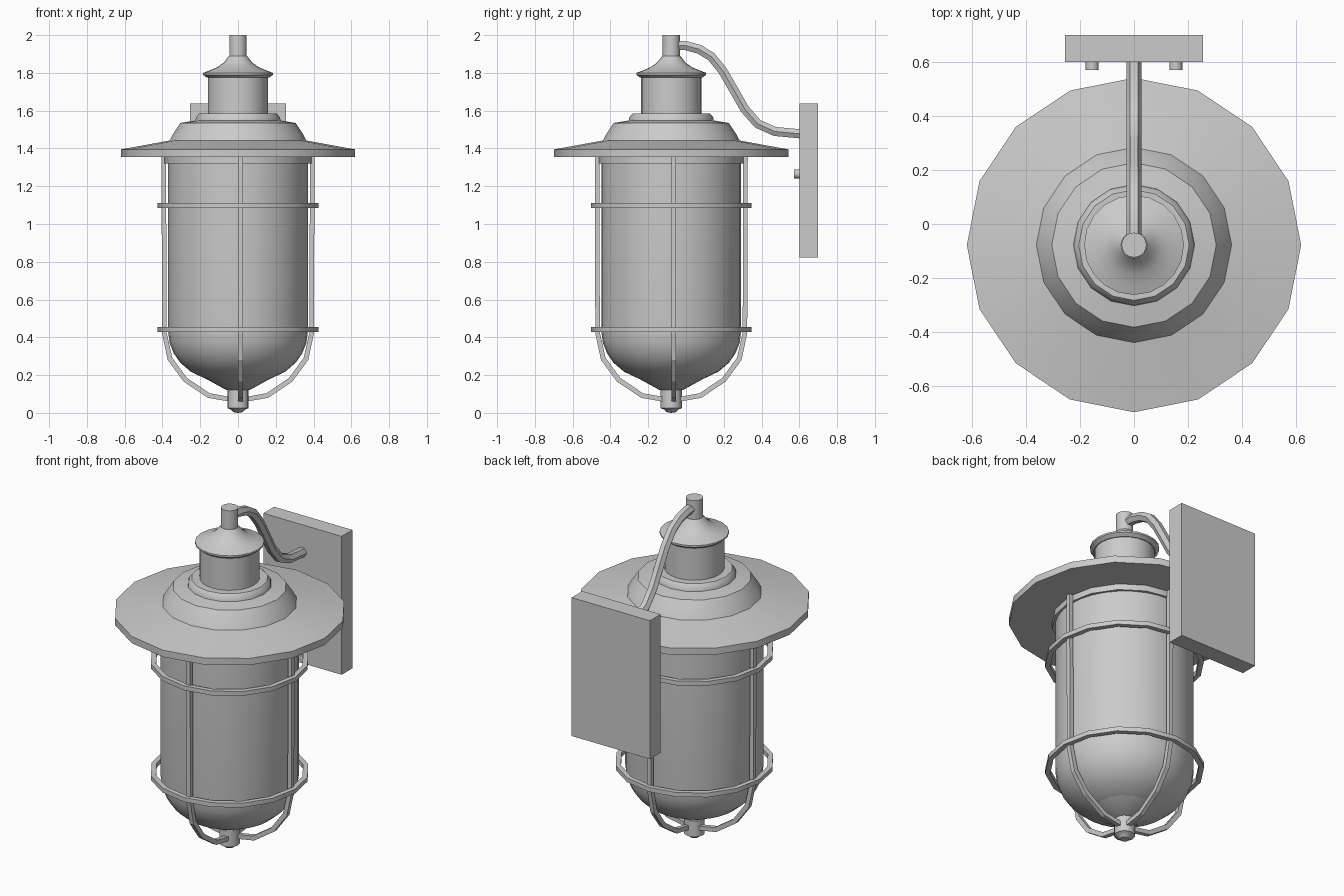
import bpy, bmesh, math
from mathutils import Vector

if "Cube" in bpy.data.objects:
    bpy.data.objects.remove(bpy.data.objects["Cube"])

CY = -0.078  # lantern axis


def finish(name, bm, smooth=True, angle=30):
    bmesh.ops.recalc_face_normals(bm, faces=bm.faces)
    me = bpy.data.meshes.new(name)
    bm.to_mesh(me)
    bm.free()
    ob = bpy.data.objects.new(name, me)
    bpy.context.collection.objects.link(ob)
    if smooth:
        bpy.ops.object.select_all(action='DESELECT')
        ob.select_set(True)
        bpy.context.view_layer.objects.active = ob
        bpy.ops.object.shade_smooth_by_angle(angle=math.radians(angle))
    return ob


def lathe(name, profile, sides, closed=False):
    """Revolve (radius, z) points around the lantern axis."""
    bm = bmesh.new()
    rings = []
    for r, z in profile:
        if r == 0:
            rings.append([bm.verts.new((0, CY, z))] * sides)
        else:
            rings.append([bm.verts.new((r * math.cos(2 * math.pi * i / sides),
                                        CY + r * math.sin(2 * math.pi * i / sides), z))
                          for i in range(sides)])
    pairs = list(zip(rings, rings[1:]))
    if closed:
        pairs.append((rings[-1], rings[0]))
    for a, b in pairs:
        for i in range(sides):
            j = (i + 1) % sides
            quad = list(dict.fromkeys([a[i], a[j], b[j], b[i]]))
            bm.faces.new(quad)
    return finish(name, bm)


# Shade with stepped crown
lathe("shade", [(0, 1.355), (0.62, 1.355), (0.62, 1.395), (0.362, 1.442), (0.345, 1.475),
                (0.305, 1.535), (0.225, 1.548), (0.222, 1.565), (0.205, 1.585), (0, 1.585)], 16)

# Neck, cap and top stem
lathe("neck", [(0, 1.57), (0.16, 1.57), (0.16, 1.785), (0, 1.785)], 24)
lathe("cap", [(0, 1.775), (0.165, 1.775), (0.185, 1.79), (0.185, 1.80), (0.15, 1.813),
              (0.11, 1.83), (0.075, 1.855), (0.048, 1.89), (0, 1.89)], 20)
lathe("stem", [(0, 1.87), (0.046, 1.87), (0.046, 2.0), (0, 2.0)], 20)

# Glass jar with rounded bottom
lathe("glass", [(0, 1.36), (0.37, 1.36), (0.37, 0.43), (0.362, 0.37), (0.34, 0.315),
                (0.305, 0.265), (0.25, 0.218), (0.17, 0.18), (0.08, 0.155), (0, 0.15)], 32)
lathe("glass_collar", [(0.36, 1.32), (0.388, 1.32), (0.388, 1.357), (0.36, 1.357)], 16, True)

# Bottom holder and finial
lathe("bottom_cone", [(0, 0.185), (0.175, 0.183), (0.06, 0.12), (0, 0.12)], 16)
lathe("finial", [(0, 0.125), (0.056, 0.125), (0.056, 0.025), (0.038, 0.018),
                 (0.025, 0.004), (0, 0)], 16)

# Cage hoops
for name, z in (("upper_hoop", 1.085), ("lower_hoop", 0.428)):
    lathe(name, [(0.398, z), (0.426, z), (0.426, z + 0.026), (0.398, z + 0.026)], 16, True)

# Cage bars
outer = [(0.405, 1.36), (0.402, 0.42), (0.372, 0.28), (0.287, 0.165), (0.16, 0.08), (0.0, 0.052)]
inner = [(0.381, 1.36), (0.378, 0.425), (0.348, 0.292), (0.27, 0.185), (0.15, 0.104), (0.0, 0.077)]
for name, rad, tan in (("bar_right", (1, 0), (0, 1)), ("bar_left", (-1, 0), (0, 1)),
                       ("bar_back", (0, 1), (1, 0)), ("bar_front", (0, -1), (1, 0))):
    bm = bmesh.new()
    sections = []
    for o, i in zip(outer, inner):
        sections.append([bm.verts.new((rad[0] * r + tan[0] * t, CY + rad[1] * r + tan[1] * t, z))
                         for (r, z), t in ((o, 0.0), (o, 0.026), (i, 0.026), (i, 0.0))])
    for a, b in zip(sections, sections[1:]):
        for k in range(4):
            bm.faces.new((a[k], a[(k + 1) % 4], b[(k + 1) % 4], b[k]))
    bm.faces.new(sections[0])
    bm.faces.new(sections[-1])
    finish(name, bm, smooth=False)

# Curved arm, hexagonal section swept in the YZ plane
path = [Vector((0, y, z)) for y, z in
        ((-0.06, 1.946), (0.0, 1.944), (0.07, 1.925), (0.135, 1.885), (0.195, 1.81), (0.25, 1.715),
         (0.31, 1.61), (0.38, 1.53), (0.47, 1.49), (0.61, 1.477))]
bm = bmesh.new()
sections = []
for i, p in enumerate(path):
    d = (path[min(i + 1, len(path) - 1)] - path[max(i - 1, 0)]).normalized()
    n = Vector((1, 0, 0)).cross(d)
    sections.append([bm.verts.new(p + Vector((0.028 * math.cos(a), 0, 0)) + n * 0.028 * math.sin(a))
                     for a in [k * math.pi / 3 for k in range(6)]])
for a, b in zip(sections, sections[1:]):
    for k in range(6):
        bm.faces.new((a[k], a[(k + 1) % 6], b[(k + 1) % 6], b[k]))
bm.faces.new(sections[0])
bm.faces.new(sections[-1])
finish("arm", bm, angle=35)

# Wall plate
bpy.ops.mesh.primitive_cube_add(size=1, location=(0, 0.65, 1.23))
plate = bpy.context.object
plate.name = "wall_plate"
plate.scale = (0.51, 0.1, 0.815)

# Plate screws
for side in (-1, 1):
    bpy.ops.mesh.primitive_cylinder_add(vertices=12, radius=0.024, depth=0.035,
                                        location=(side * 0.155, 0.5895, 1.265),
                                        rotation=(math.pi / 2, 0, 0))
    screw = bpy.context.object
    screw.name = "screw_left" if side < 0 else "screw_right"
    bpy.ops.object.shade_smooth_by_angle(angle=math.radians(35))
